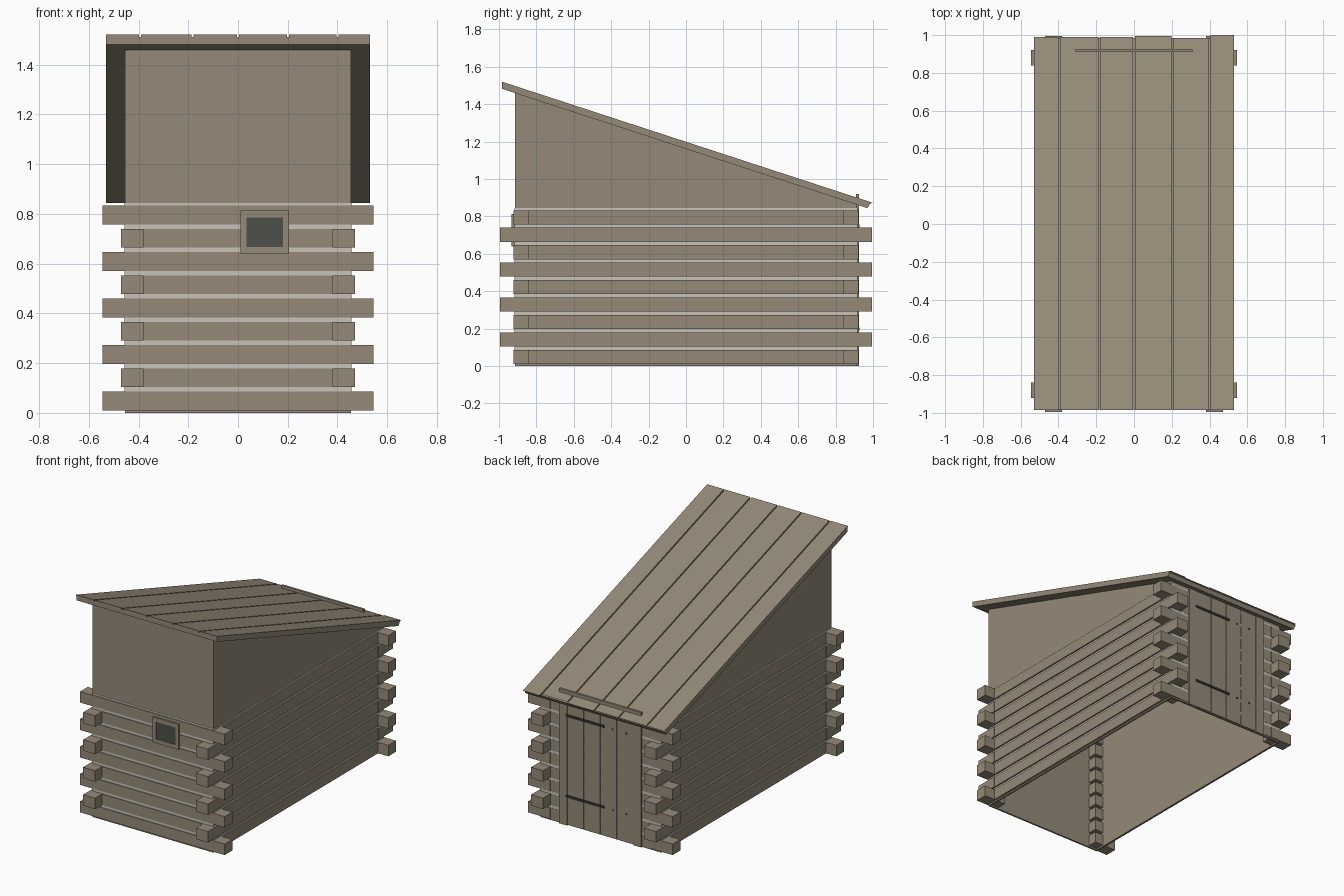
import bpy, bmesh

cube = bpy.data.objects.get("Cube")
if cube:
    bpy.data.objects.remove(cube, do_unlink=True)


def material(name, rgb):
    m = bpy.data.materials.new(name)
    m.use_nodes = True
    m.diffuse_color = (*rgb, 1)
    m.node_tree.nodes["Principled BSDF"].inputs["Base Color"].default_value = (*rgb, 1)
    return m


WOOD = material("weathered wood", (0.30, 0.255, 0.19))
CHINK = material("pale chinking", (0.58, 0.55, 0.48))
GLASS = material("dark glass", (0.075, 0.08, 0.068))
IRON = material("dark iron", (0.04, 0.035, 0.028))

HX, HY = 0.455, 0.915          # wall half width and half depth
ROWS, PITCH, LOG = 9, 0.0935, 0.075
IX, IY = 0.38, 0.84            # inner edges of the corner blocks
DOOR = 0.31                    # half width of door with jambs


def finish(name, bm, mat):
    bmesh.ops.recalc_face_normals(bm, faces=bm.faces)
    mesh = bpy.data.meshes.new(name)
    bm.to_mesh(mesh)
    bm.free()
    mesh.materials.append(mat)
    ob = bpy.data.objects.new(name, mesh)
    bpy.context.collection.objects.link(ob)
    return ob


def add_box(bm, xs, ys, zs):
    verts = bmesh.ops.create_cube(bm, size=1)["verts"]
    for v in verts:
        v.co = [min(r) if c < 0 else max(r) for c, r in zip(v.co, (xs, ys, zs))]
    return verts


def boxes(name, mat, items):
    bm = bmesh.new()
    for item in items:
        add_box(bm, *item)
    return finish(name, bm, mat)


def roof_z(y):
    return 1.198 - 0.3266 * y


# Hollow wall shell, open below, with a sloping top edge
bm = bmesh.new()
rings = []
for inset in (0, 0.012):
    x, y = HX - inset, HY - inset
    corners = [(-x, -y), (x, -y), (x, y), (-x, y)]
    rings.append([[bm.verts.new((a, b, z)) for a, b in corners]
                  for z in (0, 0)])
    for v in rings[-1][1]:
        v.co.z = roof_z(v.co.y) - 0.035
(ob_, ot), (ib, it) = rings
for i in range(4):
    j = (i + 1) % 4
    for a, b in ((ob_, ot), (ot, it), (it, ib), (ib, ob_)):
        bm.faces.new((a[i], a[j], b[j], b[i]))
finish("wall_shell", bm, WOOD)

# Log rows: facing logs, overlapping corner blocks and pale joints
logs, blocks, joints = [], [], []
for row in range(ROWS):
    z0 = 0.01 + row * PITCH
    z = (z0, z0 + LOG)
    gap = (z0 + LOG, z0 + (PITCH if row < ROWS - 1 else LOG + 0.011))
    logs.append(((-IX, IX), (-0.922, -HY + 0.005), z))
    for s in (-1, 1):
        logs.append(((s * 0.45, s * 0.468), (-IY, IY), z))
        logs.append(((s * DOOR, s * IX), (0.91, 0.918), z))
        joints.append(((s * 0.45, s * 0.457), (-HY, HY), gap))
        joints.append(((-HX, HX), (s * 0.91, s * 0.917), gap))
        for t in (-1, 1):
            if row % 2 == 0:
                blocks.append(((s * IX, s * 0.545), (t * IY, t * 0.922), z))
            else:
                blocks.append(((s * IX, s * 0.47), (t * IY, t * 0.995), z))
boxes("wall_logs", WOOD, logs)
boxes("corner_log_ends", WOOD, blocks)
boxes("chinking", CHINK, joints)


# Sloping roof: one deck with thin boards on top
def add_slab(bm, xs, ys, low, high):
    for v in add_box(bm, xs, ys, (0, 1)):
        off = high if v.co.z > 0.5 else low
        if v.co.y > 0 and off == low:
            v.co.y -= 0.015
        v.co.z = roof_z(v.co.y) + off


bm = bmesh.new()
add_slab(bm, (-0.53, 0.53), (-0.983, 0.985), -0.037, -0.008)
finish("roof_deck", bm, WOOD)

bm = bmesh.new()
edges = (-0.53, -0.395, -0.183, 0, 0.202, 0.4, 0.53)
ends = (0.99, 0.99, 0.99, 0.995, 0.985, 1.0)
for a, b, end in zip(edges, edges[1:], ends):
    add_slab(bm, (a + (0.004 if a > -0.5 else 0), b - (0.004 if b < 0.5 else 0)),
             (-0.985, end), -0.008, 0.001)
finish("roof_boards", bm, WOOD)

# Front window
wx, wz, gx, gz = (0.01, 0.205), (0.64, 0.813), (0.035, 0.18), (0.668, 0.785)
wy = (-0.932, -0.91)
boxes("window_frame", WOOD, [
    (wx, wy, (wz[0], gz[0])), (wx, wy, (gz[1], wz[1])),
    ((wx[0], gx[0]), wy, gz), ((gx[1], wx[1]), wy, gz)])
boxes("window_glass", GLASS, [(gx, (-0.926, -0.918), gz)])

# Back door: jambs, lintel, boards and straps
frame = [((s * 0.25, s * DOOR), (0.905, 0.925), (0, 0.865)) for s in (-1, 1)]
frame.append(((-DOOR, DOOR), (0.91, 0.926), (0.865, 0.92)))
boxes("door_frame", WOOD, frame)
boxes("door_boards", WOOD, [
    ((-0.247 + i * 0.125, -0.128 + i * 0.125), (0.91, 0.921), (0.005, 0.865))
    for i in range(4)])
boxes("door_straps", IRON, [
    ((-0.03, 0.26), (0.918, 0.927), (z, z + 0.016)) for z in (0.19, 0.74)])
boxes("door_nails", IRON, [
    ((x, x + 0.01), (0.918, 0.924), (z, z + 0.01))
    for z in (0.19, 0.74) for x in (-0.2, -0.1)])
